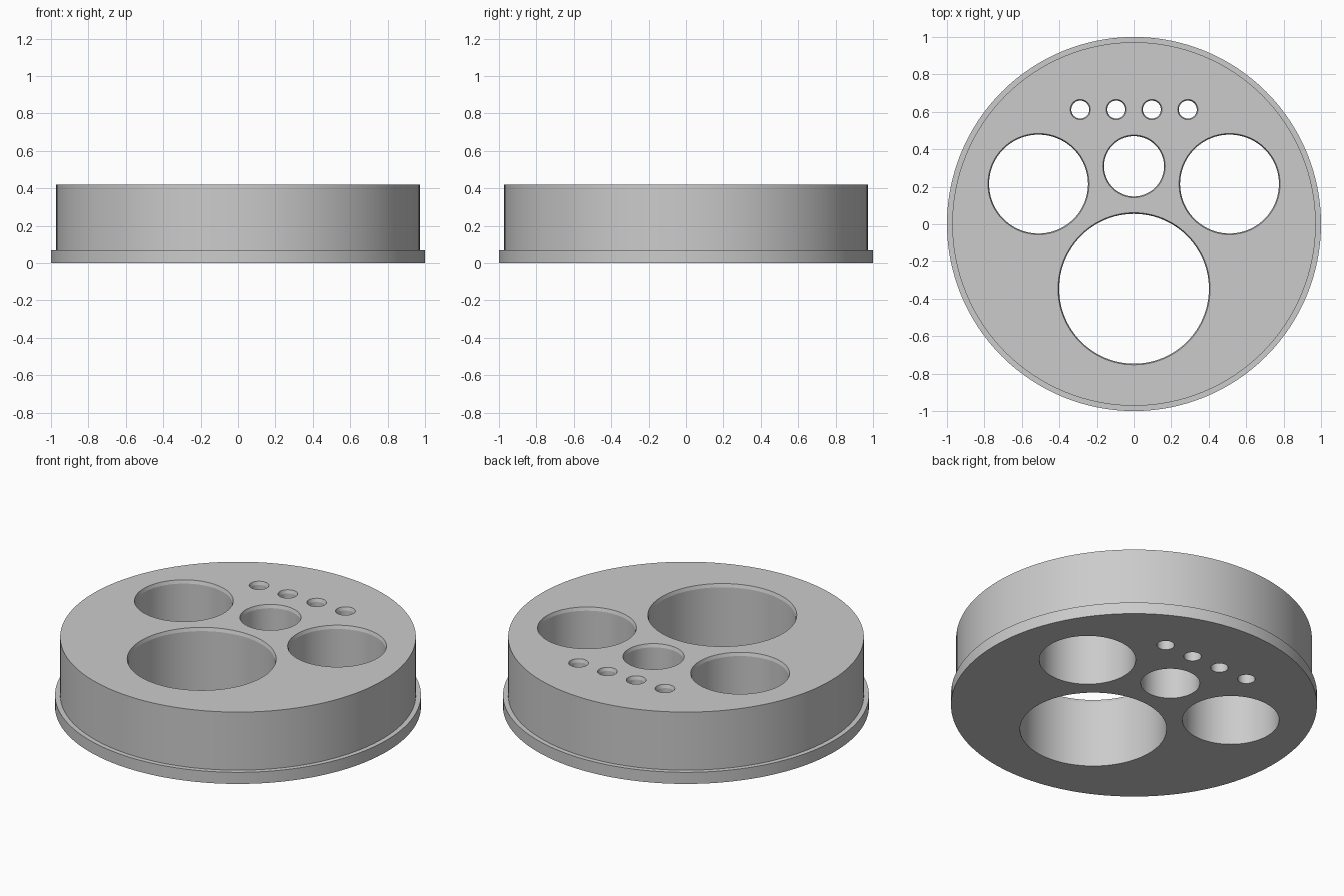
import bpy, bmesh, math

if "Cube" in bpy.data.objects:
    bpy.data.objects.remove(bpy.data.objects["Cube"])

HEIGHT, FLANGE = 0.42, 0.07

grey = bpy.data.materials.new("light_grey")
grey.diffuse_color = (0.6, 0.6, 0.6, 1)
grey.use_nodes = True
grey.node_tree.nodes["Principled BSDF"].inputs["Base Color"].default_value = grey.diffuse_color


def lathe(name, profile, x=0.0, y=0.0, sides=128):
    """Closed solid of revolution from (radius, z) pairs, bottom to top."""
    bm = bmesh.new()
    rings = [[bm.verts.new((x + r * math.cos(2 * math.pi * i / sides),
                            y + r * math.sin(2 * math.pi * i / sides), z))
              for i in range(sides)] for r, z in profile]
    for a, b in zip(rings, rings[1:]):
        for i in range(sides):
            j = (i + 1) % sides
            bm.faces.new((a[i], a[j], b[j], b[i]))
    bm.faces.new(rings[0][::-1])
    bm.faces.new(rings[-1])
    me = bpy.data.meshes.new(name)
    bm.to_mesh(me)
    bm.free()
    me.materials.append(grey)
    ob = bpy.data.objects.new(name, me)
    bpy.context.collection.objects.link(ob)
    return ob


# Round block with a thin flange at its foot
disc = lathe("holder_disc", [(1, 0), (1, FLANGE), (0.972, FLANGE), (0.972, HEIGHT)])

# Through holes: x, y, radius at the top edge
holes = [(0, -0.346, 0.407), (0, 0.309, 0.167)]
holes += [(s * 0.511, 0.214, 0.270) for s in (-1, 1)]
holes += [(-0.288 + 0.192 * i, 0.612, 0.054) for i in range(4)]

# Each cutter is straight with a narrow steep chamfer at the top
LIP_W, LIP_H = 0.006, 0.02
for n, (x, y, r) in enumerate(holes):
    cutter = lathe(f"hole_cutter_{n + 1}",
                   [(r - LIP_W, -0.1), (r - LIP_W, HEIGHT - LIP_H),
                    (r, HEIGHT), (r, HEIGHT + 0.1)],
                   x, y, 96 if r > 0.1 else 48)
    cutter.hide_render = True
    cutter.hide_set(True)
    mod = disc.modifiers.new(f"hole_{n + 1}", 'BOOLEAN')
    mod.operation, mod.solver, mod.object = 'DIFFERENCE', 'EXACT', cutter

# Apply the cuts, then smooth the walls and keep the rims sharp
bpy.context.view_layer.objects.active = disc
disc.select_set(True)
for mod in list(disc.modifiers):
    bpy.ops.object.modifier_apply(modifier=mod.name)
bpy.ops.object.shade_smooth_by_angle(angle=math.radians(15))
for ob in [o for o in bpy.data.objects if o.name.startswith("hole_cutter")]:
    bpy.data.objects.remove(ob)
